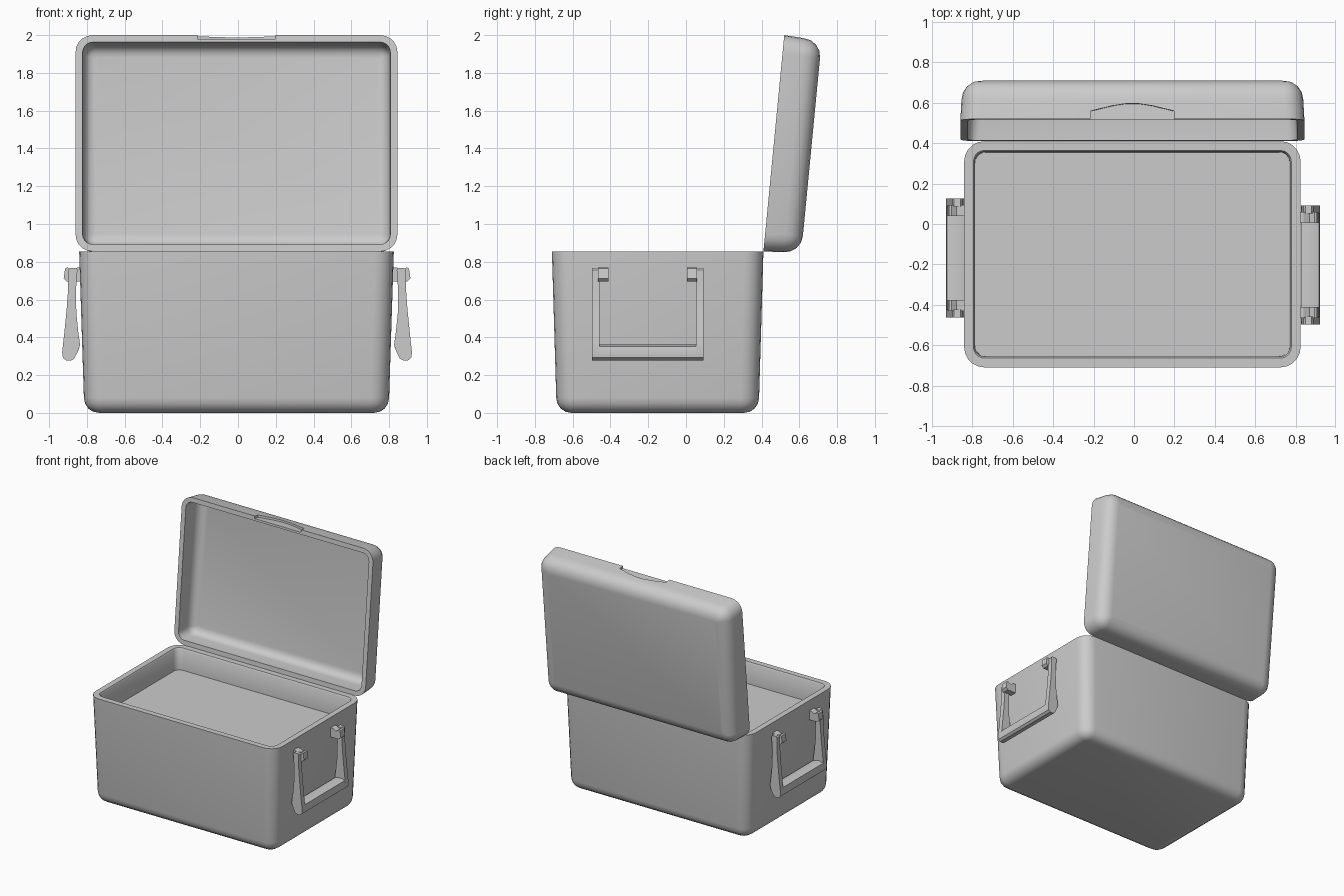
import bpy, bmesh
from math import sin, cos, pi, radians
from mathutils import Matrix, Vector

if "Cube" in bpy.data.objects:
    bpy.data.objects.remove(bpy.data.objects["Cube"])

CX, CY = -0.008, -0.15          # box centre
TOP = 0.855                     # rim height


def finish(name, bm, angle=35):
    bmesh.ops.recalc_face_normals(bm, faces=bm.faces)
    me = bpy.data.meshes.new(name)
    bm.to_mesh(me)
    bm.free()
    ob = bpy.data.objects.new(name, me)
    bpy.context.collection.objects.link(ob)
    bpy.ops.object.select_all(action='DESELECT')
    ob.select_set(True)
    bpy.context.view_layer.objects.active = ob
    if angle:
        bpy.ops.object.shade_smooth_by_angle(angle=radians(angle))
    return ob


def rounded_ring(hx, hy, r, z, seg=5):
    pts = []
    for q, (sx, sy) in enumerate([(1, 1), (-1, 1), (-1, -1), (1, -1)]):
        for i in range(seg + 1):
            a = (q + i / seg) * pi / 2
            pts.append(Vector((sx * (hx - r) + r * cos(a), sy * (hy - r) + r * sin(a), z)))
    return pts


def loft(name, rings, matrix):
    bm = bmesh.new()
    loops = [[bm.verts.new(matrix @ p) for p in rounded_ring(*r)] for r in rings]
    for a, b in zip(loops, loops[1:]):
        for i in range(len(a)):
            j = (i + 1) % len(a)
            bm.faces.new((a[i], a[j], b[j], b[i]))
    bm.faces.new(loops[0])
    bm.faces.new(loops[-1])
    return finish(name, bm)


def edge_arc(hx, hy, corner, r, z0, zdir, steps=4):
    """Rings rounding a flat end at height z0 into the side walls."""
    out = []
    for i in range(steps + 1):
        a = i / steps * pi / 2
        inset = r * (1 - sin(a))
        out.append((hx - inset, hy - inset, max(corner - inset, 0.02), z0 + zdir * r * (1 - cos(a))))
    return out


def prism(bm, pts, to_world, d0, d1):
    a = [bm.verts.new(to_world(u, v, d0)) for u, v in pts]
    b = [bm.verts.new(to_world(u, v, d1)) for u, v in pts]
    for i in range(len(a)):
        j = (i + 1) % len(a)
        bm.faces.new((a[i], a[j], b[j], b[i]))
    bm.faces.new(a)
    bm.faces.new(b)


# Tapered body with a shallow tray inside
body = edge_arc(0.808, 0.537, 0.1, 0.08, 0, 1)
body += [(0.833, 0.56, 0.1, TOP), (0.787, 0.514, 0.054, TOP),
         (0.780, 0.507, 0.05, TOP - 0.012), (0.778, 0.505, 0.05, 0.68)]
loft("box_body", body, Matrix.Translation((CX, CY, 0)))

# Open lid: local axes are width, length and outward depth
t = radians(5.5)
s, c = sin(t), cos(t)
lid_m = Matrix(((1, 0, 0, CX), (0, s, c, 0.41), (0, c, -s, TOP), (0, 0, 0, 1))) \
    @ Matrix.Translation((0, 0.575, 0))
lid = edge_arc(0.846, 0.569, 0.095, 0.095, 0.2, -1)
lid += [(0.852, 0.575, 0.09, 0), (0.815, 0.538, 0.055, 0)]
lid += edge_arc(0.81, 0.533, 0.06, 0.06, 0.165, -1)[::-1]
lid_ob = loft("lid", lid, lid_m)

# Finger notch in the lid's free edge
bm = bmesh.new()
notch = [(-0.207, -0.02), (0.207, -0.02), (0.207, 0.04), (0.1, 0.066),
         (0.03, 0.077), (-0.03, 0.077), (-0.1, 0.066), (-0.207, 0.04)]
prism(bm, notch, lambda u, v, d: lid_m @ Vector((u, d, v)), 0.555, 0.62)
cutter = finish("notch_cutter", bm, None)
cutter.hide_render = True
mod = lid_ob.modifiers.new("notch", 'BOOLEAN')
mod.operation, mod.object, mod.solver = 'DIFFERENCE', cutter, 'EXACT'
bpy.context.view_layer.objects.active = lid_ob
bpy.ops.object.modifier_apply(modifier="notch")
bpy.data.objects.remove(cutter)

# Side handles (drop-shaped arms plus grip) and their pivot brackets
arm = [(0.840, 0.757), (0.848, 0.768), (0.880, 0.768), (0.888, 0.757), (0.889, 0.66),
       (0.897, 0.55), (0.912, 0.40), (0.921, 0.32), (0.917, 0.292), (0.900, 0.278),
       (0.876, 0.277), (0.858, 0.286), (0.840, 0.32), (0.826, 0.36), (0.836, 0.43),
       (0.846, 0.53), (0.848, 0.65)]
grip = arm[7:13] + [(0.828, 0.352), (0.875, 0.362), (0.916, 0.352)]
peg = [(0.80, 0.695), (0.895, 0.695), (0.913, 0.712), (0.905, 0.765), (0.893, 0.77),
       (0.87, 0.755), (0.84, 0.77), (0.80, 0.77)]
for side, tag, yc in ((1, "right", -0.203), (-1, "left", -0.168)):
    place = lambda u, v, d: Vector((side * u - (0 if side > 0 else 0.01), yc + d, v))
    bm = bmesh.new()
    for e in (-1, 1):
        prism(bm, arm, place, e * 0.295, e * 0.255)
    prism(bm, grip, place, -0.256, 0.256)
    finish("handle_" + tag, bm)
    bm = bmesh.new()
    for e in (-1, 1):
        prism(bm, peg, place, e * 0.262, e * 0.208)
    finish("handle_brackets_" + tag, bm, 20)
